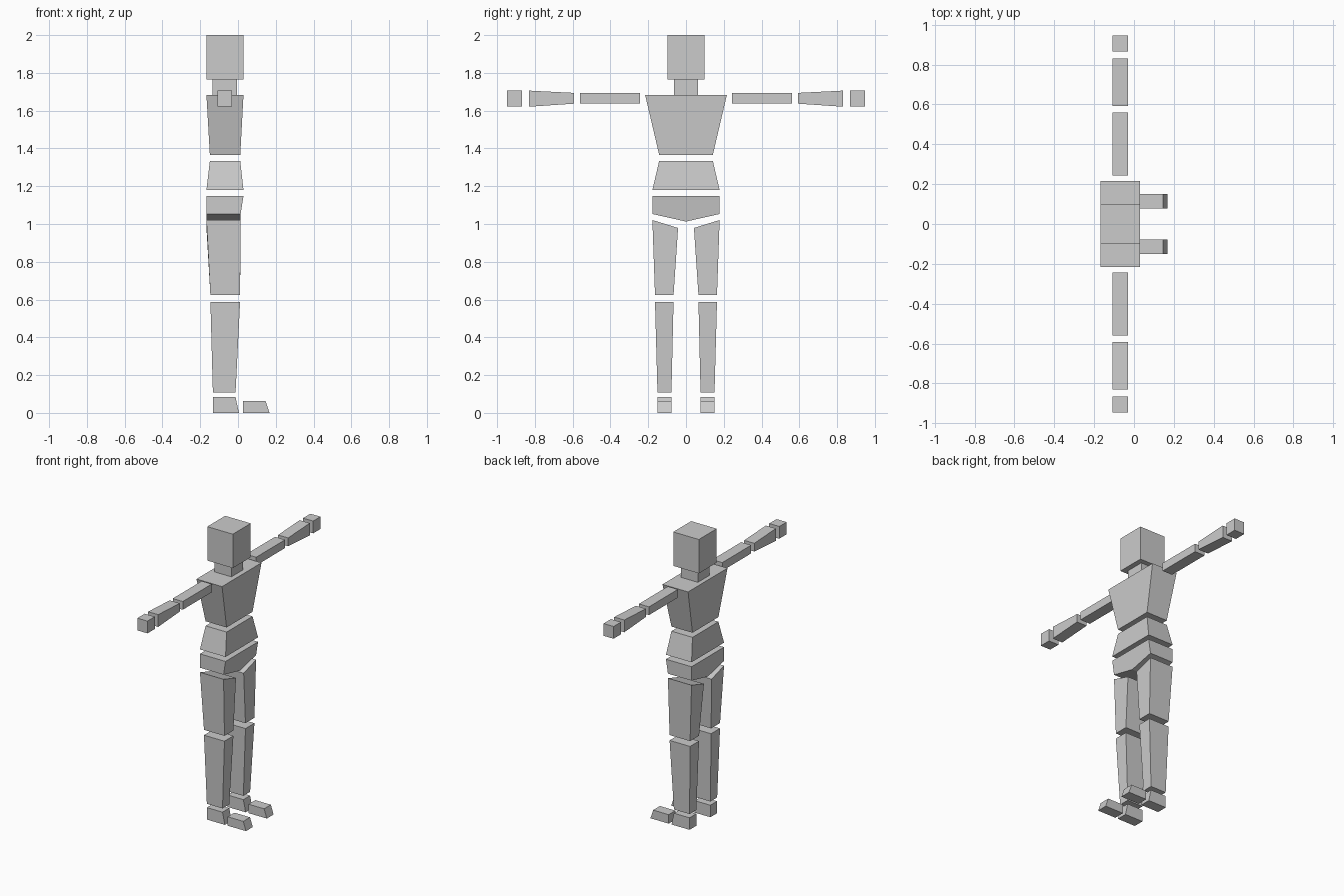
import bpy, bmesh

if "Cube" in bpy.data.objects:
    bpy.data.objects.remove(bpy.data.objects["Cube"])


def loft(name, a, b, mirror=False):
    """Closed solid between two matching point loops, optionally mirrored across y."""
    bm = bmesh.new()
    va = [bm.verts.new(p) for p in a]
    vb = [bm.verts.new(p) for p in b]
    n = len(a)
    bm.faces.new(va[::-1])
    bm.faces.new(vb)
    for i in range(n):
        j = (i + 1) % n
        bm.faces.new((va[i], va[j], vb[j], vb[i]))
    bmesh.ops.recalc_face_normals(bm, faces=bm.faces)
    me = bpy.data.meshes.new(name)
    bm.to_mesh(me)
    bm.free()
    ob = bpy.data.objects.new(name, me)
    bpy.context.collection.objects.link(ob)
    if mirror:
        m = ob.modifiers.new("mirror", 'MIRROR')
        m.use_axis = (False, True, False)
        m.use_mirror_merge = False
    return ob


def level(z, x0, x1, y0, y1, z1=None):
    """Rectangle at height z; z1 gives the y1 side its own height."""
    z1 = z if z1 is None else z1
    return [(x0, y0, z), (x1, y0, z), (x1, y1, z1), (x0, y1, z1)]


def section(y, x0, x1, z0, z1):
    """Rectangle across an arm at distance y."""
    return [(x0, y, z0), (x1, y, z0), (x1, y, z1), (x0, y, z1)]


# Head and neck
loft("head", level(1.765, -.167, .029, -.098, .098), level(2, -.167, .029, -.098, .098))
loft("neck", level(1.682, -.136, -.006, -.064, .064), level(1.765, -.136, -.006, -.064, .064))

# Torso
loft("chest", level(1.366, -.149, .012, -.142, .142), level(1.682, -.167, .029, -.216, .216))
loft("belly", level(1.18, -.167, .029, -.178, .178), level(1.334, -.149, .012, -.142, .142))

# Pelvis: five-sided profile with a shallow V underneath
profile = [(-.178, 1.149), (-.178, 1.053), (0, 1.013), (.178, 1.053), (.178, 1.149)]
loft("pelvis", [(-.167, y, z) for y, z in profile],
     [(.029 if z > 1.1 else .014, y, z) for y, z in profile])

# Arms
AX = (-.108, -.031)
loft("upper_arm", section(.243, *AX, 1.637, 1.694), section(.56, *AX, 1.637, 1.694), True)
loft("forearm", section(.593, *AX, 1.637, 1.694), section(.83, *AX, 1.621, 1.706), True)
loft("hand", section(.867, *AX, 1.621, 1.706), section(.947, *AX, 1.621, 1.706), True)

# Legs
loft("thigh", level(.623, -.146, .011, .066, .164),
     level(.979, -.167, .014, .042, .178, 1.021), True)
loft("shin", level(.109, -.133, -.013, .077, .151), level(.586, -.146, .011, .066, .164), True)

# Feet
loft("heel", level(0, -.133, .005, .077, .151), level(.083, -.133, -.013, .077, .151), True)
loft("toe", level(0, .027, .167, .077, .151), level(.062, .027, .146, .077, .151), True)
